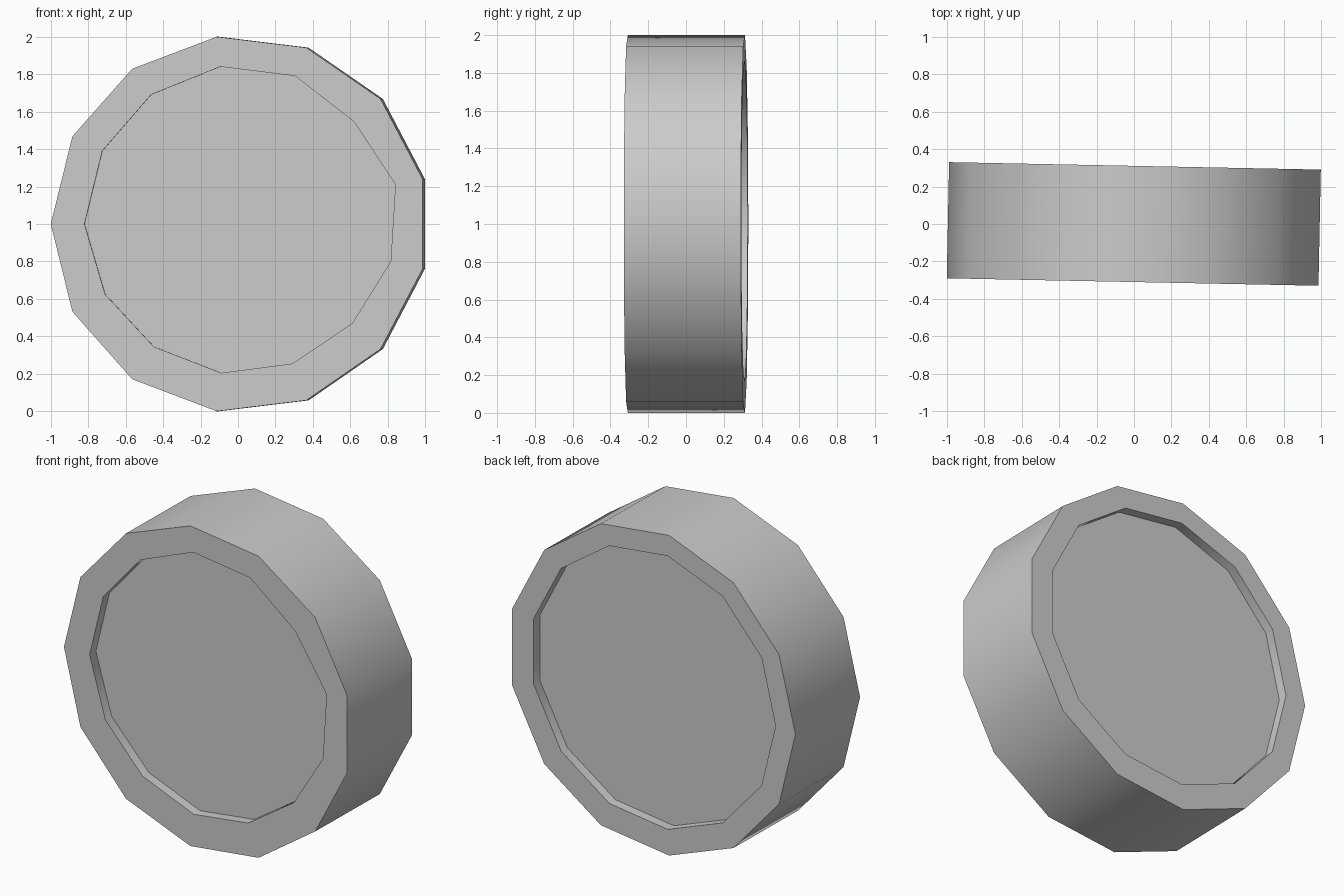
import bpy, bmesh, math

if "Cube" in bpy.data.objects:
    bpy.data.objects.remove(bpy.data.objects["Cube"])

N = 13            # sides of the wheel
R = 1.007         # outer radius
HALF = 0.31       # half the width
DEPTH = 0.06      # recess depth of each face
YAW = -0.02       # slight turn of the whole wheel


def ring_points(radius, cx=0.0, cz=1.0):
    # first corner points to -x, running over the top
    angles = [math.pi - 2 * math.pi * i / N for i in range(N)]
    return [(cx + radius * math.cos(a), cz + radius * math.sin(a)) for a in angles]


outer = ring_points(R)
# hand-shaped, slightly uneven recess on the front
front_inset = [(-0.827, 1.0), (-0.732, 1.39), (-0.472, 1.69), (-0.102, 1.84),
               (0.298, 1.79), (0.613, 1.545), (0.833, 1.21), (0.808, 0.80),
               (0.603, 0.47), (0.283, 0.255), (-0.097, 0.205), (-0.457, 0.345),
               (-0.717, 0.625)]
back_inset = ring_points(0.86, -0.008, 1.015)

bm = bmesh.new()


def add_ring(points, y):
    return [bm.verts.new((x, y, z)) for x, z in points]


# floor, recess wall, rim, tread, rim, recess wall, floor
rings = [add_ring(front_inset, -HALF + DEPTH), add_ring(front_inset, -HALF),
         add_ring(outer, -HALF), add_ring(outer, HALF),
         add_ring(back_inset, HALF), add_ring(back_inset, HALF - DEPTH)]
for a, b in zip(rings, rings[1:]):
    for i in range(N):
        j = (i + 1) % N
        bm.faces.new((a[i], a[j], b[j], b[i]))
bm.faces.new(rings[0])
bm.faces.new(rings[-1])
bmesh.ops.recalc_face_normals(bm, faces=bm.faces)

mesh = bpy.data.meshes.new("wheel")
bm.to_mesh(mesh)
bm.free()
wheel = bpy.data.objects.new("wheel", mesh)
bpy.context.collection.objects.link(wheel)
wheel.location = (0.0135, 0.0, 0.0)
wheel.rotation_euler = (0, 0, YAW)

# smooth tread, sharp rim edges
bpy.context.view_layer.objects.active = wheel
wheel.select_set(True)
bpy.ops.object.shade_smooth_by_angle(angle=math.radians(32))
